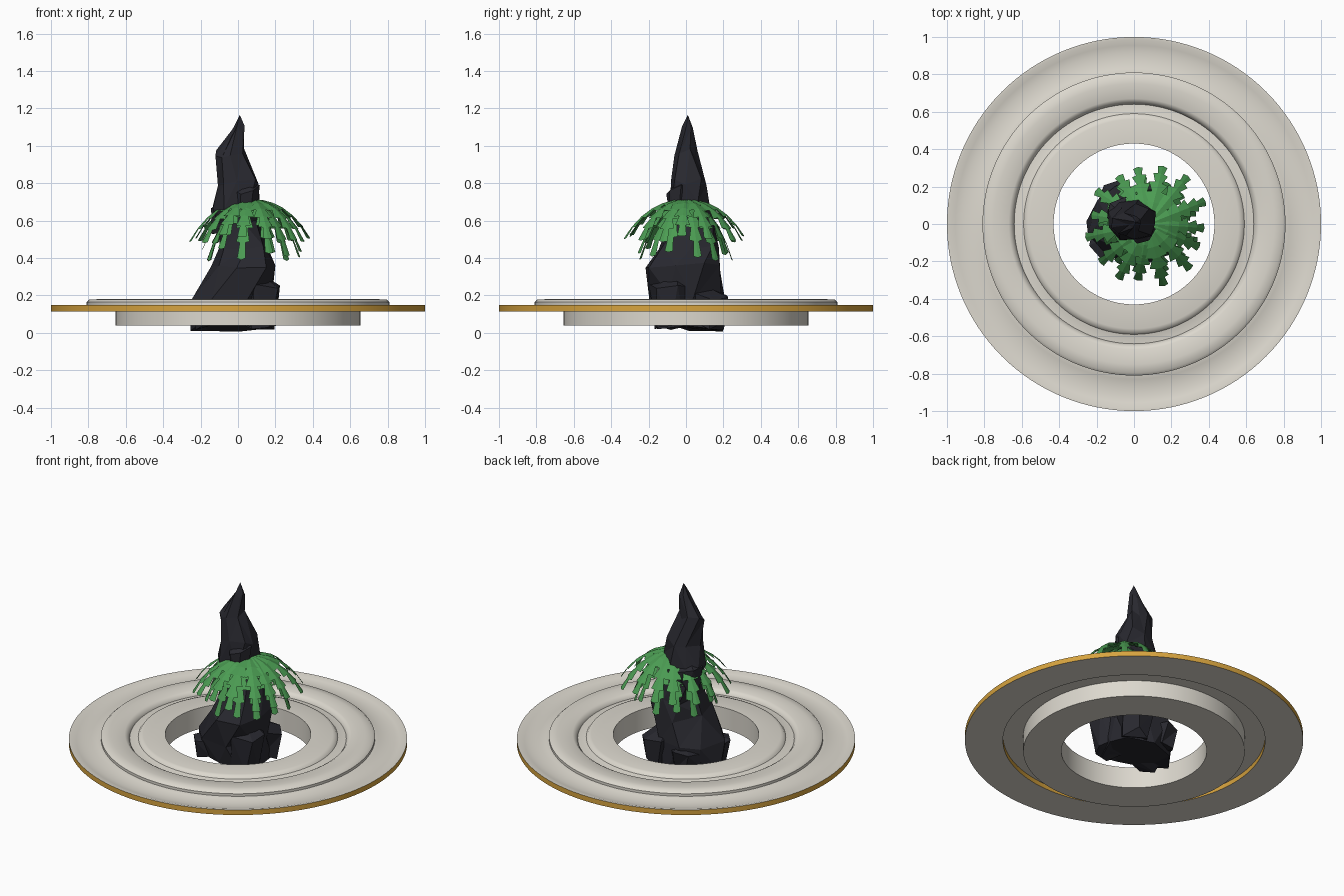
import bpy, bmesh, math, random
from mathutils import Vector

random.seed(7)
cube = bpy.data.objects.get("Cube")
if cube:
    bpy.data.objects.remove(cube, do_unlink=True)


def material(name, rgb):
    m = bpy.data.materials.new(name)
    m.use_nodes = True
    m.diffuse_color = (*rgb, 1)
    m.node_tree.nodes["Principled BSDF"].inputs["Base Color"].default_value = (*rgb, 1)
    return m


stone = material("pale stone", (0.72, 0.69, 0.62))
gold = material("gold", (0.68, 0.37, 0.05))
rock = material("dark rock", (0.021, 0.021, 0.028))
leaf = material("leaf green", (0.07, 0.33, 0.085))


def finish(name, bm, mats, recalc=True):
    if recalc:
        bmesh.ops.recalc_face_normals(bm, faces=bm.faces)
    me = bpy.data.meshes.new(name)
    bm.to_mesh(me)
    bm.free()
    for m in mats:
        me.materials.append(m)
    ob = bpy.data.objects.new(name, me)
    bpy.context.scene.collection.objects.link(ob)
    return ob


def lathe(name, profile, gold_radii=(), steps=128):
    """Spin a closed (radius, height) profile; vertical walls at gold_radii are gold."""
    bm = bmesh.new()
    rings = []
    for r, z in profile:
        rings.append([bm.verts.new((r * math.cos(a), r * math.sin(a), z))
                      for a in (math.tau * k / steps for k in range(steps))])
    n = len(profile)
    for i in range(n):
        j = (i + 1) % n
        trim = profile[i][0] == profile[j][0] and profile[i][0] in gold_radii
        for k in range(steps):
            l = (k + 1) % steps
            f = bm.faces.new((rings[i][k], rings[i][l], rings[j][l], rings[j][k]))
            f.material_index = int(trim)
    ob = finish(name, bm, [stone, gold])
    bpy.ops.object.select_all(action="DESELECT")
    ob.select_set(True)
    bpy.context.view_layer.objects.active = ob
    bpy.ops.object.shade_smooth_by_angle(angle=math.radians(40))


# Three nested rings of the floating platform
lathe("outer_ring", [(0.775, 0.115), (1.0, 0.115), (1.0, 0.148), (0.985, 0.148),
                     (0.955, 0.139), (0.92, 0.133), (0.87, 0.134), (0.83, 0.142),
                     (0.805, 0.15), (0.775, 0.15)], (1.0, 0.775))
lathe("middle_ring", [(0.64, 0.145), (0.81, 0.145), (0.81, 0.165), (0.795, 0.178),
                      (0.75, 0.18), (0.67, 0.178), (0.655, 0.17), (0.64, 0.15)])
lathe("inner_ring", [(0.43, 0.04), (0.655, 0.04), (0.655, 0.15), (0.62, 0.151),
                     (0.59, 0.158), (0.58, 0.172), (0.56, 0.178), (0.43, 0.178)])


def crag(name, layers, sides, rough, tip, twist=0.25):
    """Stack jittered polygons (z, x, y, rx, ry) into a faceted rock."""
    bm = bmesh.new()
    rings = []
    for i, (z, x, y, rx, ry) in enumerate(layers):
        ring = []
        for k in range(sides):
            a = math.tau * k / sides + i * twist + random.uniform(-0.15, 0.15)
            s = random.uniform(1 - rough, 1 + rough)
            h = max(0, z + random.uniform(-0.025, 0.025))
            ring.append(bm.verts.new((x + rx * s * math.cos(a), y + ry * s * math.sin(a), h)))
        rings.append(ring)
    top = bm.verts.new(tip)
    for k in range(sides):
        l = (k + 1) % sides
        for lo, hi in zip(rings, rings[1:]):
            bm.faces.new((lo[k], lo[l], hi[l], hi[k]))
        bm.faces.new((rings[-1][k], rings[-1][l], top))
    bm.faces.new(rings[0][::-1])
    bmesh.ops.triangulate(bm, faces=bm.faces)
    return finish(name, bm, [rock])


# Leaning spire
crag("rock_spire", [
    (0.03, -0.02, 0.01, 0.22, 0.19), (0.19, -0.03, 0.01, 0.23, 0.21),
    (0.35, 0.04, -0.01, 0.18, 0.21), (0.45, 0.03, 0.01, 0.14, 0.17),
    (0.58, 0.0, 0.03, 0.12, 0.13), (0.68, -0.02, 0.02, 0.135, 0.12),
    (0.81, 0.0, 0.01, 0.115, 0.10), (0.96, -0.045, 0.0, 0.075, 0.065),
    (1.09, 0.005, 0.01, 0.033, 0.03)], 8, 0.1, (0.01, 0.01, 1.165))

# Boulders and ledges leaning against the spire
ledges = [(-0.15, -0.08, 0.04, 0.10, 0.17), (0.12, -0.08, 0.04, 0.11, 0.3),
          (-0.10, 0.13, 0.04, 0.10, 0.16), (0.10, 0.12, 0.04, 0.11, 0.22),
          (-0.07, 0.06, 0.54, 0.08, 0.18), (0.04, -0.04, 0.64, 0.07, 0.18)]
for n, (x, y, z, r, h) in enumerate(ledges):
    crag(f"rock_ledge_{n + 1}", [(z, x, y, r * 0.85, r * 0.85), (z + h * 0.7, x, y, r, r)],
         6, 0.12, (x * 0.7, y * 0.7, z + h))


def frond(bm, base, angle, reach, drop, width, teeth=6):
    """Arched leaf blade with a serrated edge on both sides."""
    out = Vector((math.cos(angle), math.sin(angle), 0))
    side = Vector((-out.y, out.x, 0))

    def point(t, w):
        p = base + out * reach * (1.12 * t - 0.12 * t ** 3) + side * w
        p.z -= drop * t ** 2.1 + abs(w) * 0.3
        return bm.verts.new(p)

    spine = [point(i / teeth, 0) for i in range(teeth + 1)]
    for s in (-1, 1):
        notch = [point(i / teeth, s * width * (0.55 - 0.35 * i / teeth)) for i in range(teeth)]
        notch.append(spine[-1])
        for i in range(teeth):
            t = (i + 0.85) / teeth
            tooth = point(t, s * width * (1.1 - 0.75 * t ** 2))
            face = [spine[i], notch[i], tooth, notch[i + 1]]
            if i < teeth - 1:
                face.append(spine[i + 1])
            bm.faces.new(face if s < 0 else face[::-1])


# Crown of drooping fronds in two tiers
tiers = [("upper_fronds", 15, 0.715, 0.335, 0.21, 0.065, 0.0),
         ("lower_fronds", 13, 0.695, 0.27, 0.29, 0.06, 0.2)]
for name, count, z, reach, drop, width, turn in tiers:
    bm = bmesh.new()
    for k in range(count):
        a = math.tau * k / count + turn + random.uniform(-0.08, 0.08)
        frond(bm, Vector((0.075, 0.0, z)), a, reach * random.uniform(0.9, 1.05),
              drop * random.uniform(0.85, 1.15), width)
    finish(name, bm, [leaf], recalc=False)
